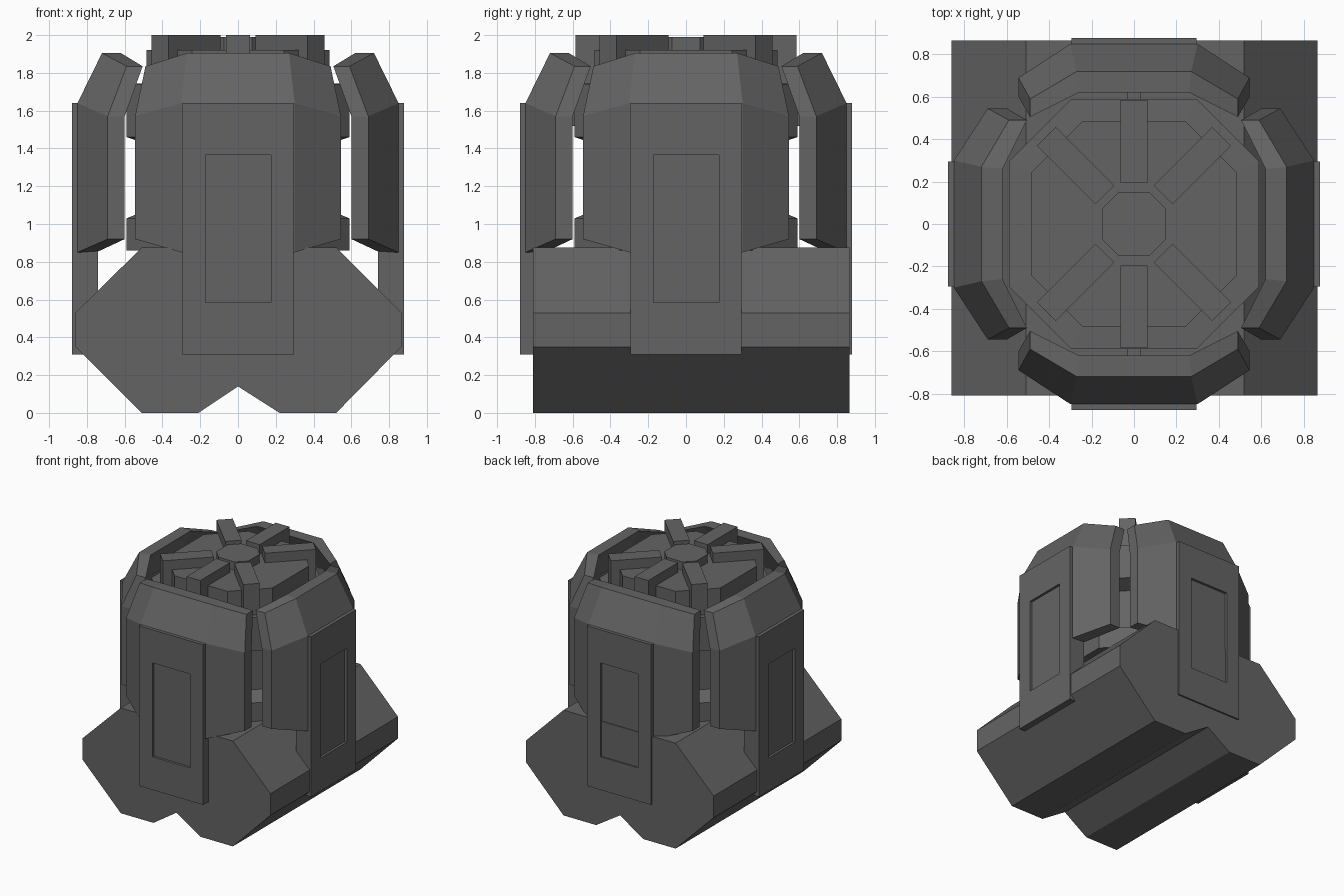
import bpy, bmesh, math
from mathutils import Matrix, Vector

cube = bpy.data.objects.get("Cube")
if cube:
    bpy.data.objects.remove(cube, do_unlink=True)

grey = bpy.data.materials.new("dark_grey")
grey.use_nodes = True
COLOUR = (0.127, 0.127, 0.127, 1)
grey.diffuse_color = COLOUR
grey.node_tree.nodes["Principled BSDF"].inputs["Base Color"].default_value = COLOUR


def finish(name, bm, angle=0.0):
    """Turn a bmesh into a named object, rotated about the vertical axis."""
    bmesh.ops.recalc_face_normals(bm, faces=bm.faces)
    bmesh.ops.rotate(bm, verts=bm.verts, cent=(0, 0, 0),
                     matrix=Matrix.Rotation(angle, 3, 'Z'))
    mesh = bpy.data.meshes.new(name)
    bm.to_mesh(mesh)
    bm.free()
    mesh.materials.append(grey)
    obj = bpy.data.objects.new(name, mesh)
    bpy.context.collection.objects.link(obj)
    return obj


def add_box(bm, lo, hi):
    lo, hi = Vector(lo), Vector(hi)
    mat = Matrix.Translation((lo + hi) / 2) @ Matrix.Diagonal((*(hi - lo), 1))
    return bmesh.ops.create_cube(bm, size=1, matrix=mat)["verts"]


def loft(bm, rings, caps=True):
    """Bridge closed rings of points in order."""
    rows = [[bm.verts.new(p) for p in ring] for ring in rings]
    n = len(rows[0])
    for a, b in zip(rows, rows[1:]):
        for i in range(n):
            j = (i + 1) % n
            bm.faces.new((a[i], a[j], b[j], b[i]))
    if caps:
        bm.faces.new(rows[0])
        bm.faces.new(rows[-1])
    return rows


def octagon(r, z):
    h = r * 0.5
    return [(x, y, z) for x, y in ((r, -h), (r, h), (h, r), (-h, r),
                                   (-r, h), (-r, -h), (-h, -r), (h, -r))]


# Base: notched profile extruded front to back
profile = [(-0.51, 0), (-0.21, 0), (0, 0.14), (0.22, 0), (0.52, 0), (0.865, 0.35),
           (0.865, 0.53), (0.52, 0.875), (-0.51, 0.875), (-0.86, 0.53), (-0.86, 0.35)]
bm = bmesh.new()
loft(bm, [[(x, y, z) for x, z in profile] for y in (-0.81, 0.865)])
finish("base", bm)

# Core: waisted eight-sided column with a raised disc and a hub
bm = bmesh.new()
core = [(0.59, 0.86), (0.59, 1.03), (0.47, 1.08), (0.47, 1.42), (0.59, 1.46),
        (0.59, 1.74), (0.485, 1.745), (0.485, 1.92)]
loft(bm, [octagon(r, z) for r, z in core])
finish("core", bm)
bm = bmesh.new()
loft(bm, [octagon(0.148, z) for z in (1.9, 1.99)])
finish("hub", bm)

# Radial blades: front, back and four diagonals
for i, deg in enumerate((0, 45, 135, 180, 225, 315)):
    bm = bmesh.new()
    add_box(bm, (-0.063, -0.585, 1.73), (0.063, -0.195, 2.0))
    finish(f"blade_{i + 1}", bm, math.radians(deg))

# Armour shells: (half width, distance out, height) at the flat centre and wing ends
centre = [(0.30, 0.85, 0.85), (0.30, 0.85, 1.64), (0.27, 0.72, 1.905),
          (0.26, 0.62, 1.905), (0.27, 0.75, 1.62), (0.27, 0.75, 0.85)]
wing = [(0.545, 0.69, 0.92), (0.545, 0.69, 1.57), (0.49, 0.59, 1.835),
        (0.49, 0.505, 1.835), (0.545, 0.60, 1.57), (0.545, 0.60, 0.92)]


def section(points, side):
    return [(side * u, -d, z) for u, d, z in points]


sides = ("front", "left", "back", "right")
for k, side in enumerate(sides):
    angle = k * math.pi / 2
    bm = bmesh.new()
    rows = loft(bm, [section(wing, -1), section(centre, -1),
                     section(centre, 1), section(wing, 1)], caps=False)
    for end in (rows[0], rows[-1]):
        bm.faces.new((end[0], end[1], end[4], end[5]))
        bm.faces.new((end[1], end[2], end[3], end[4]))
    finish(f"{side}_shell", bm, angle)

    # Thick door slab with a shallow recessed panel
    bm = bmesh.new()
    x0, x1, z0, z1 = -0.295, 0.295, 0.31, 1.64
    a0, a1, b0, b1 = -0.172, 0.175, 0.585, 1.365

    def rect(xa, xb, za, zb, y):
        return [(xa, y, za), (xb, y, za), (xb, y, zb), (xa, y, zb)]

    loft(bm, [rect(x0, x1, z0, z1, -0.74), rect(x0, x1, z0, z1, -0.878),
              rect(a0, a1, b0, b1, -0.878), rect(a0, a1, b0, b1, -0.858)])
    finish(f"{side}_door", bm, angle)

# Small brackets joining the core to the front and back shells
for name, angle in (("front_bracket", 0), ("back_bracket", math.pi)):
    bm = bmesh.new()
    add_box(bm, (-0.03, -0.78, 1.52), (0.03, -0.56, 1.6))
    finish(name, bm, angle)
